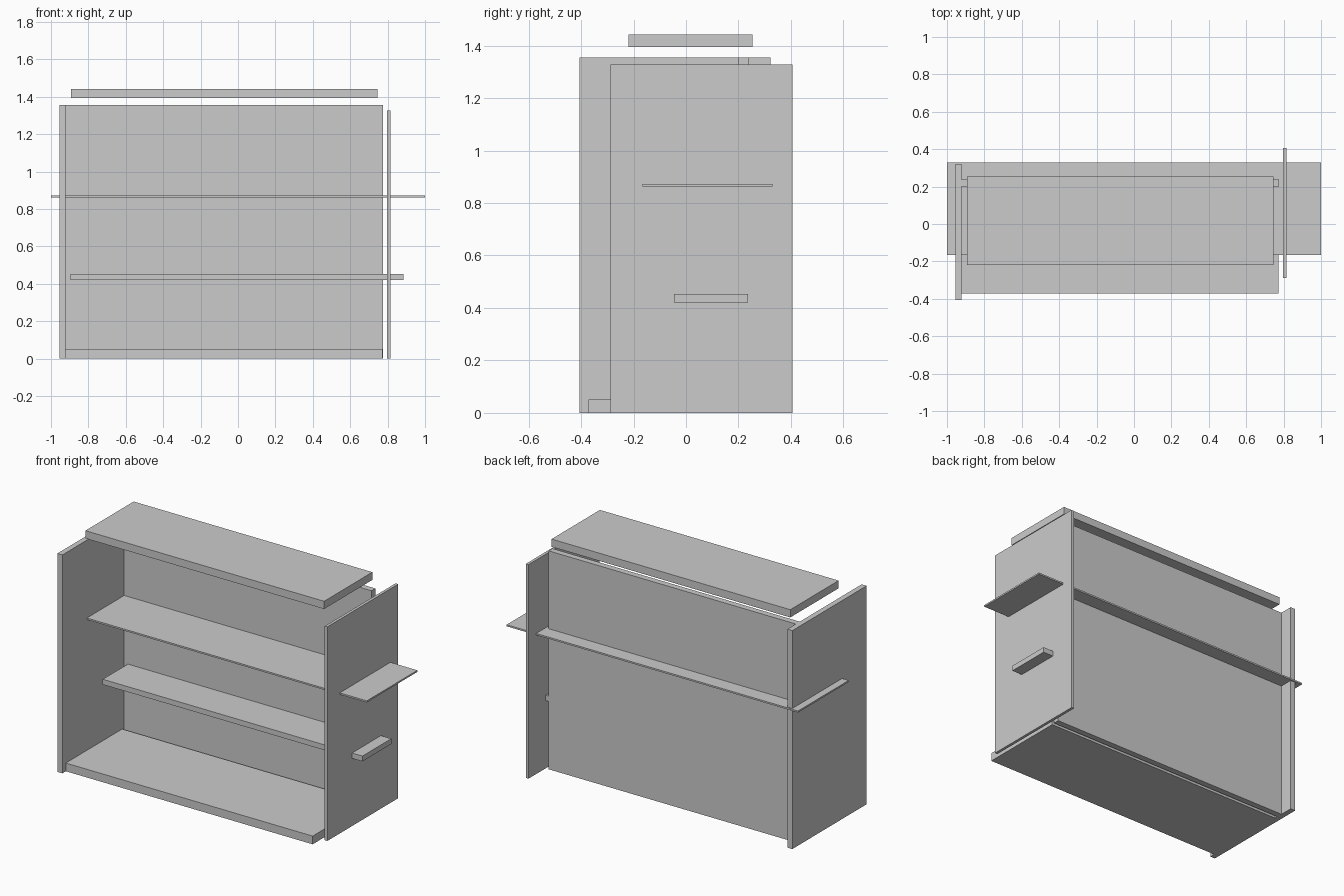
import bpy
import bmesh
from mathutils import Vector

if "Cube" in bpy.data.objects:
    bpy.data.objects.remove(bpy.data.objects["Cube"])


def board(name, x, y, z):
    """Flat rectangular board given its extents on each axis."""
    bm = bmesh.new()
    bmesh.ops.create_cube(bm, size=1.0)
    size = Vector((x[1] - x[0], y[1] - y[0], z[1] - z[0]))
    bmesh.ops.scale(bm, vec=size, verts=bm.verts)
    mesh = bpy.data.meshes.new(name)
    bm.to_mesh(mesh)
    bm.free()
    obj = bpy.data.objects.new(name, mesh)
    obj.location = (sum(x) / 2, sum(y) / 2, sum(z) / 2)
    bpy.context.collection.objects.link(obj)
    return obj


# Upright panels
board("left_side_panel", (-0.955, -0.921), (-0.406, 0.322), (0, 1.355))
board("right_side_panel", (0.797, 0.815), (-0.288, 0.406), (0, 1.328))
board("back_panel", (-0.921, 0.776), (0.200, 0.238), (0, 1.355))

# Horizontal boards, bottom to top
board("bottom_board", (-0.921, 0.773), (-0.372, 0.180), (0, 0.051))
board("lower_shelf", (-0.896, 0.886), (-0.046, 0.237), (0.420, 0.453))
board("upper_shelf", (-1.0, 1.0), (-0.166, 0.330), (0.862, 0.872))
board("top_board", (-0.893, 0.745), (-0.220, 0.253), (1.394, 1.442))
